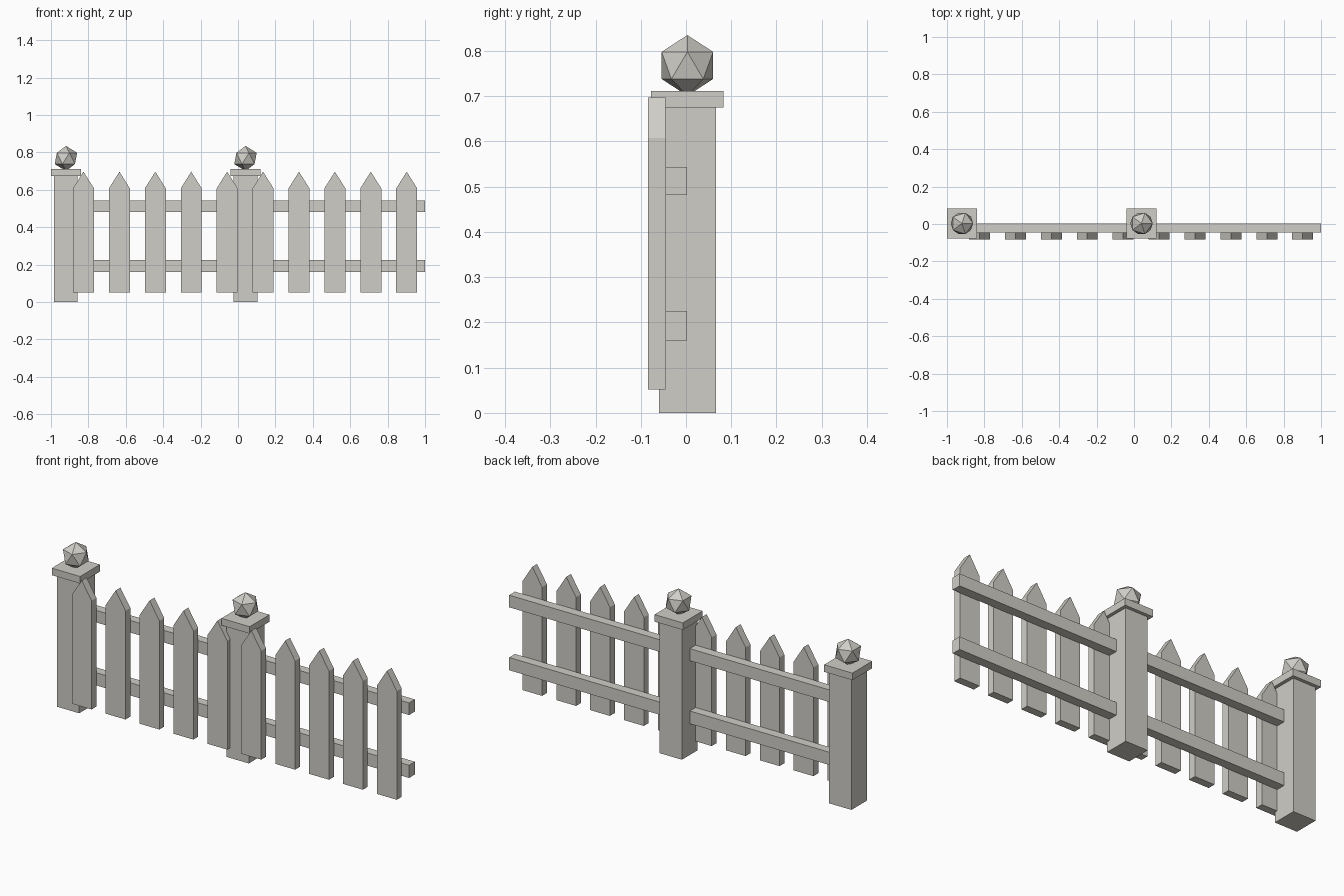
import bpy, bmesh

if "Cube" in bpy.data.objects:
    bpy.data.objects.remove(bpy.data.objects["Cube"])

paint = bpy.data.materials.new("pale_warm_grey")
paint.diffuse_color = (0.63, 0.615, 0.57, 1)
paint.use_nodes = True
paint.node_tree.nodes["Principled BSDF"].inputs["Base Color"].default_value = paint.diffuse_color


def finish(name, bm):
    bmesh.ops.recalc_face_normals(bm, faces=bm.faces)
    mesh = bpy.data.meshes.new(name)
    bm.to_mesh(mesh)
    bm.free()
    mesh.materials.append(paint)
    obj = bpy.data.objects.new(name, mesh)
    bpy.context.collection.objects.link(obj)
    return obj


def slab(name, outline, y0, y1):
    """Extrude an x-z outline from y0 to y1."""
    bm = bmesh.new()
    face = bm.faces.new([bm.verts.new((x, y0, z)) for x, z in outline])
    ext = bmesh.ops.extrude_face_region(bm, geom=[face])
    verts = [v for v in ext["geom"] if isinstance(v, bmesh.types.BMVert)]
    bmesh.ops.translate(bm, verts=verts, vec=(0, y1 - y0, 0))
    return finish(name, bm)


def box(name, x0, x1, y0, y1, z0, z1):
    return slab(name, [(x0, z0), (x1, z0), (x1, z1), (x0, z1)], y0, y1)


SECTION = 0.96    # post to post
GAP = 0.192       # picket to picket
POST_Y = 0.003

for s in range(2):
    px = -0.92 + s * SECTION

    # Square post with flat cap
    box("post", px - 0.063, px + 0.063, POST_Y - 0.063, POST_Y + 0.063, 0, 0.675)
    box("post_cap", px - 0.08, px + 0.08, POST_Y - 0.08, POST_Y + 0.08, 0.675, 0.711)

    # Faceted finial
    bm = bmesh.new()
    bmesh.ops.create_icosphere(bm, subdivisions=1, radius=0.067)
    finish("finial", bm).location = (px, POST_Y, 0.768)

    # Two rails running from this post
    for z0, z1 in ((0.16, 0.225), (0.482, 0.544)):
        box("rail", px, px + SECTION, -0.045, 0.002, z0, z1)

    # Pointed pickets on the front of the rails
    for i in range(5):
        x, w = px + 0.094 + i * GAP, 0.056
        slab("picket", [(x - w, 0.052), (x + w, 0.052), (x + w, 0.608),
                        (x, 0.697), (x - w, 0.608)], -0.084, -0.045)
